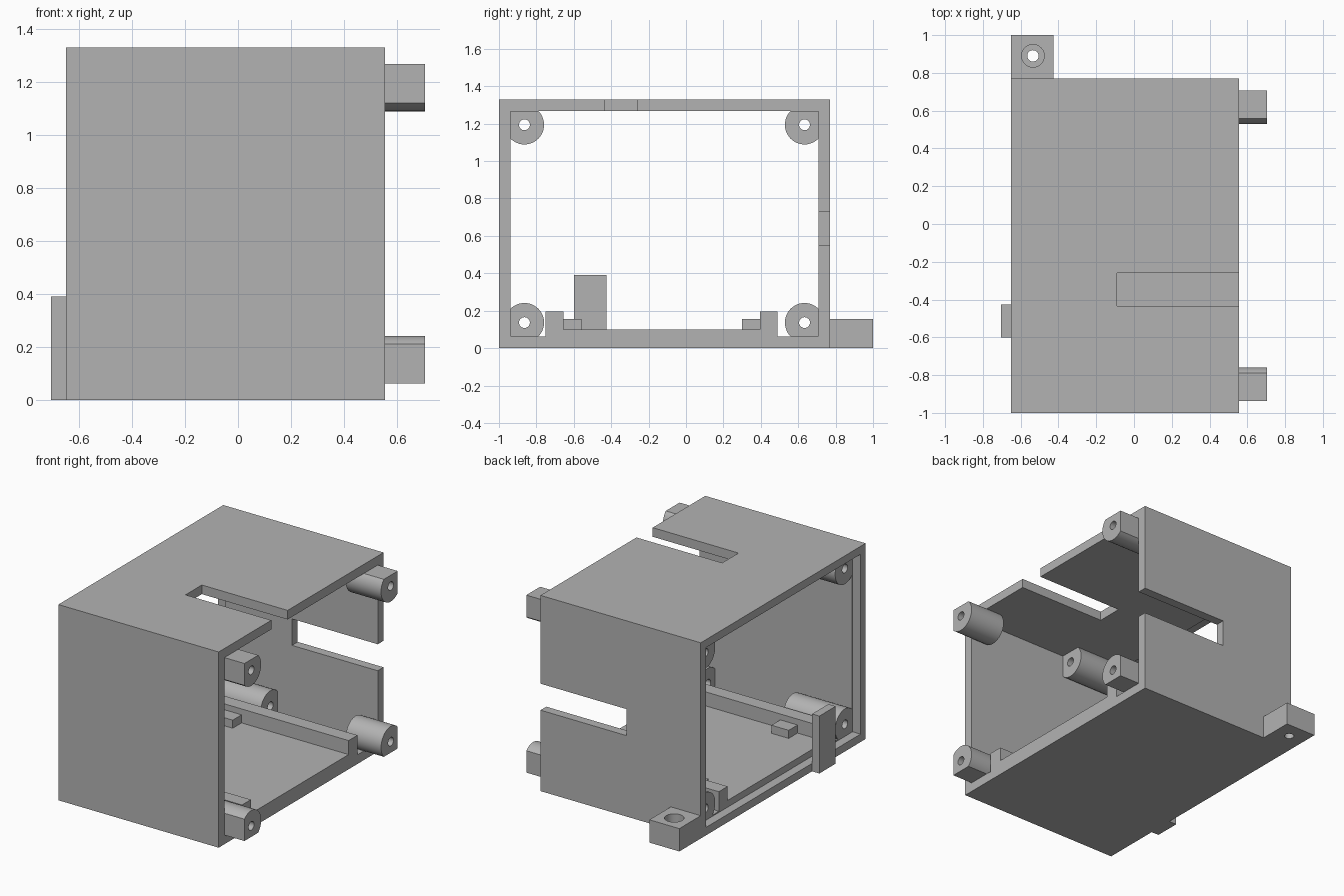
import bpy, bmesh, math

default = bpy.data.objects.get("Cube")
if default:
    bpy.data.objects.remove(default, do_unlink=True)

grey = bpy.data.materials.new("plain_grey")
grey.use_nodes = True
colour = (0.45, 0.45, 0.45, 1)
grey.diffuse_color = colour
grey.node_tree.nodes["Principled BSDF"].inputs["Base Color"].default_value = colour

# Main dimensions
X0, X1, Y0, Y1, TOP = -0.65, 0.555, -1.0, 0.77, 1.33
WALL = 0.062
LIP_X = -0.59
RIM = 0.054


def prism(name, points, axis, start, end):
    """Extrude a closed profile along x (profile is y, z) or z (profile is x, y)."""
    place = (lambda p, d: (d, p[0], p[1])) if axis == "x" else (lambda p, d: (p[0], p[1], d))
    bm = bmesh.new()
    face = bm.faces.new([bm.verts.new(place(p, start)) for p in points])
    new = bmesh.ops.extrude_face_region(bm, geom=[face])["geom"]
    for v in new:
        if isinstance(v, bmesh.types.BMVert):
            v.co["xyz".index(axis)] = end
    bmesh.ops.recalc_face_normals(bm, faces=bm.faces)
    mesh = bpy.data.meshes.new(name)
    bm.to_mesh(mesh)
    bm.free()
    mesh.materials.append(grey)
    obj = bpy.data.objects.new(name, mesh)
    bpy.context.collection.objects.link(obj)
    return obj


def box(name, x, y, z):
    return prism(name, [(x[0], y[0]), (x[1], y[0]), (x[1], y[1]), (x[0], y[1])], "z", *z)


def circle(cx, cy, r, n=48):
    return [(cx + r * math.cos(math.tau * i / n), cy + r * math.sin(math.tau * i / n))
            for i in range(n)]


def select(obj):
    bpy.ops.object.select_all(action="DESELECT")
    obj.select_set(True)
    bpy.context.view_layer.objects.active = obj


def cut(obj, cutter):
    select(obj)
    mod = obj.modifiers.new("cut", "BOOLEAN")
    mod.operation, mod.solver, mod.object = "DIFFERENCE", "EXACT", cutter
    bpy.ops.object.modifier_apply(modifier=mod.name)
    bpy.data.objects.remove(cutter, do_unlink=True)


def smooth(obj):
    select(obj)
    bpy.ops.object.shade_smooth_by_angle(angle=math.radians(30))


# Open-ended shell with a shallow rim recess and two cable slots
shell = box("shell", (X0, X1), (Y0, Y1), (0, TOP))
cut(shell, box("bore", (-1, 1), (Y0 + WALL, Y1 - WALL), (WALL, TOP - WALL)))
cut(shell, box("recess", (-1, LIP_X), (Y0 + RIM, Y1 - RIM), (RIM, TOP - RIM)))
cut(shell, box("top_slot", (-0.09, 1), (-0.435, -0.26), (1.2, 1.5)))
cut(shell, box("back_slot", (-0.09, 1), (0.6, 0.9), (0.55, 0.73)))

# Raised floor and its two rails as one profile
tray = [(-0.75, 0.05), (0.49, 0.05), (0.49, 0.195), (0.395, 0.195),
        (0.395, 0.1), (-0.655, 0.1), (-0.655, 0.195), (-0.75, 0.195)]
prism("floor_tray", tray, "x", LIP_X, X1)

# Small stops beside the rails
box("front_stop", (-0.38, -0.25), (-0.66, -0.56), (0.09, 0.155))
box("back_stop", (-0.38, -0.25), (0.3, 0.4), (0.09, 0.155))

# Upright catch on the right end
box("end_catch", (-0.705, X0), (-0.6, -0.425), (0, 0.39))

# Corner screw posts, trimmed flat where they meet the walls
R = 0.105
FLAT = R * math.sqrt(0.5)
INSET = WALL + FLAT
for end, x0, x1 in (("right", LIP_X, -0.2), ("left", 0.44, 0.705)):
    for side, cy, sy in (("front", Y0 + INSET, -1), ("back", Y1 - INSET, 1)):
        for level, cz, sz in (("lower", INSET, -1), ("upper", TOP - INSET, 1)):
            profile = [(cy + sy * min(a * sy, FLAT), cz + sz * min(b * sz, FLAT))
                       for a, b in circle(0, 0, R)]
            post = prism(f"{end}_{side}_{level}_post", profile, "x", x0, x1)
            cut(post, prism("hole", circle(cy, cz, 0.029, 32), "x", -1, 1))
            smooth(post)

# Mounting tab with a counterbored hole
tab = box("mounting_tab", (X0, -0.425), (Y1, 1), (0, 0.155))
cut(tab, prism("hole", circle(-0.535, 0.89, 0.03, 32), "z", -0.1, 0.3))
cut(tab, prism("bore", circle(-0.535, 0.89, 0.06), "z", 0.08, 0.3))
smooth(tab)
